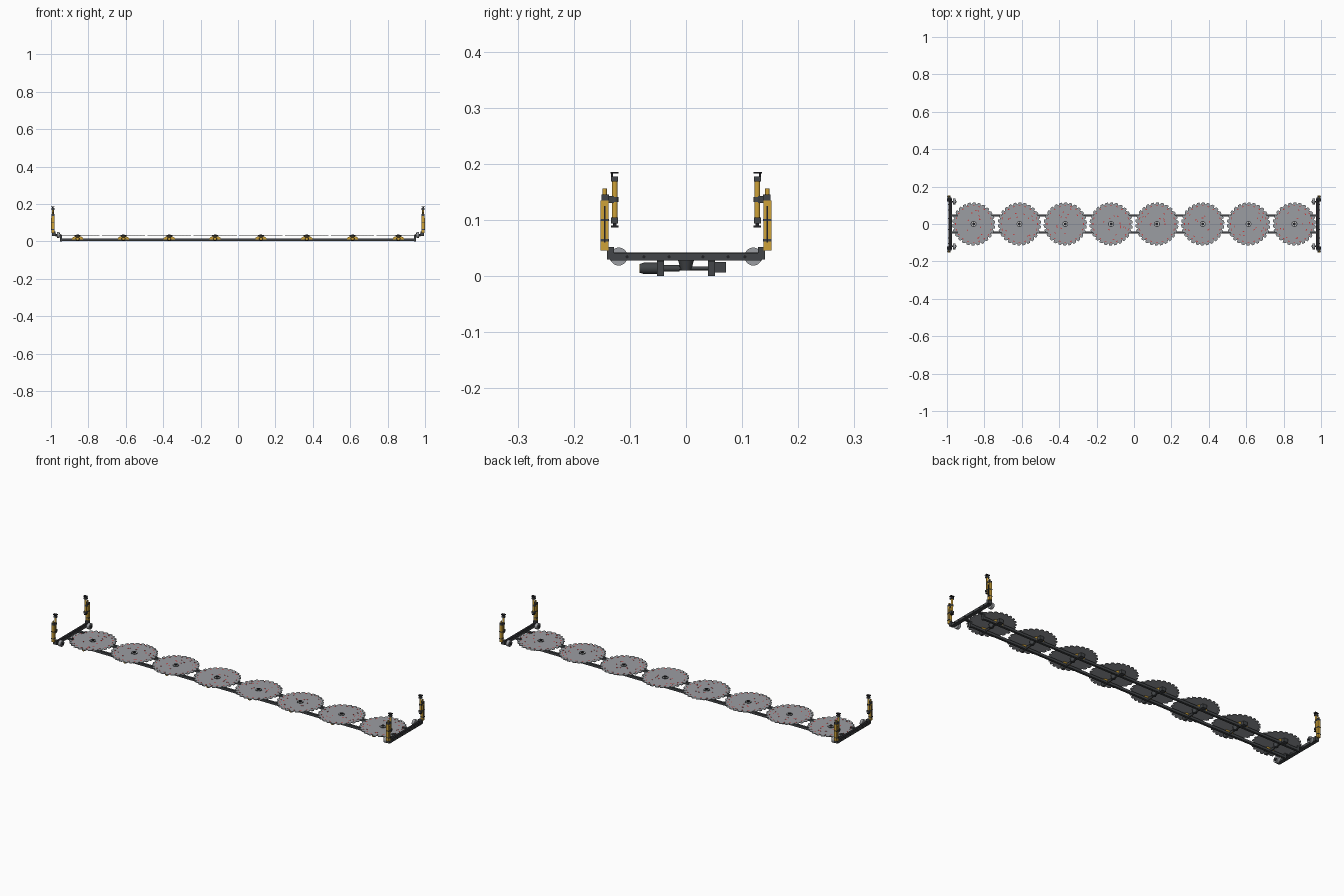
import bpy, bmesh, math, random
from mathutils import Matrix, Vector

cube = bpy.data.objects.get("Cube")
if cube:
    bpy.data.objects.remove(cube, do_unlink=True)
random.seed(4)


def material(name, r, g, b):
    m = bpy.data.materials.new(name)
    m.use_nodes = True
    m.diffuse_color = (r, g, b, 1)
    m.node_tree.nodes["Principled BSDF"].inputs["Base Color"].default_value = (r, g, b, 1)
    return m


steel = material("blade steel", 0.33, 0.34, 0.36)
dark = material("dark frame", 0.055, 0.06, 0.065)
black = material("black rubber", 0.015, 0.015, 0.018)
yellow = material("machine yellow", 0.62, 0.36, 0.04)
red = material("red paint", 0.6, 0.04, 0.04)
pale = material("pale metal", 0.5, 0.5, 0.5)


def finish(name, bm, mat, smooth=False):
    bmesh.ops.recalc_face_normals(bm, faces=bm.faces)
    mesh = bpy.data.meshes.new(name)
    bm.to_mesh(mesh)
    bm.free()
    mesh.materials.append(mat)
    ob = bpy.data.objects.new(name, mesh)
    bpy.context.collection.objects.link(ob)
    if smooth:
        bpy.ops.object.select_all(action='DESELECT')
        ob.select_set(True)
        bpy.context.view_layer.objects.active = ob
        bpy.ops.object.shade_smooth_by_angle(angle=math.radians(35))
    return ob


def box(name, x, y, z, mat):
    """Box from three (low, high) ranges."""
    bm = bmesh.new()
    centre = Vector([sum(r) / 2 for r in (x, y, z)])
    size = [abs(r[1] - r[0]) for r in (x, y, z)]
    bmesh.ops.create_cube(bm, size=1, matrix=Matrix.Translation(centre) @ Matrix.Diagonal((*size, 1)))
    return finish(name, bm, mat)


def rod(name, a, b, radius, mat, end_radius=None, sides=20):
    """Cylinder or cone between two points."""
    a, b = Vector(a), Vector(b)
    turn = (b - a).to_track_quat('Z', 'Y').to_matrix().to_4x4()
    bm = bmesh.new()
    bmesh.ops.create_cone(bm, cap_ends=True, segments=sides, radius1=radius,
                          radius2=radius if end_radius is None else end_radius,
                          depth=(b - a).length, matrix=Matrix.Translation((a + b) / 2) @ turn)
    return finish(name, bm, mat, True)


def prism(name, points, vector, mat):
    """Extrude a closed outline along a vector."""
    bm = bmesh.new()
    face = bm.faces.new([bm.verts.new(p) for p in points])
    new = bmesh.ops.extrude_face_region(bm, geom=[face])["geom"]
    bmesh.ops.translate(bm, vec=vector, verts=[v for v in new if isinstance(v, bmesh.types.BMVert)])
    return finish(name, bm, mat)


# Toothed blade with hooked teeth
def blade(cx):
    teeth = 26
    outline = []
    for i in range(teeth):
        for frac, r in ((0, 0.104), (0.15, 0.116), (0.6, 0.115), (0.95, 0.105)):
            a = math.tau * (i + frac) / teeth
            outline.append((cx + r * math.cos(a), r * math.sin(a), 0.028))
    prism("saw_blade", outline, (0, 0, 0.003), steel)
    # Short red marks around the rim and scattered on the disc
    bm = bmesh.new()
    marks = [(0.097, math.tau * i / 20) for i in range(20)]
    marks += [(random.uniform(0.03, 0.085), random.uniform(0, math.tau)) for i in range(12)]
    for r, a in marks:
        place = Matrix.Translation((cx + r * math.cos(a), r * math.sin(a), 0.0313))
        bmesh.ops.create_cube(bm, size=1, matrix=place @ Matrix.Rotation(a, 4, 'Z')
                              @ Matrix.Diagonal((0.004, 0.009, 0.0008, 1)))
    finish("blade_red_marks", bm, red)


# Drive under each blade: hub, gearbox, motor and bearing
def drive(cx):
    rod("hub_flange", (cx, 0, 0.030), (cx, 0, 0.033), 0.016, dark)
    rod("hub_ring", (cx, 0, 0.033), (cx, 0, 0.0335), 0.012, pale)
    rod("hub_nut", (cx, 0, 0.033), (cx, 0, 0.038), 0.008, black, sides=6)
    rod("gearbox", (cx, 0, 0.010), (cx, 0, 0.028), 0.009, dark, 0.014)
    rod("drive_shaft", (cx, -0.045, 0.014), (cx, 0.055, 0.014), 0.0035, dark)
    rod("shaft_coupling", (cx, -0.04, 0.014), (cx, -0.012, 0.014), 0.006, dark)
    rod("motor", (cx, -0.076, 0.014), (cx, -0.052, 0.014), 0.010, dark)
    rod("motor_fan_cover", (cx, -0.076, 0.014), (cx, -0.082, 0.014), 0.010, dark, 0.008)
    rod("motor_end_plate", (cx, -0.082, 0.014), (cx, -0.0825, 0.014), 0.008, yellow)
    box("bearing_block", (cx - 0.012, cx + 0.012), (0.05, 0.071), (0.007, 0.025), dark)
    for s in (-1, 1):
        y = s * 0.051
        shape = [(cx - 0.03, y, 0.010), (cx + 0.03, y, 0.010), (cx + 0.03, y, 0.018),
                 (cx + 0.016, y, 0.0275), (cx - 0.016, y, 0.0275), (cx - 0.03, y, 0.018)]
        prism("motor_mount_plate", shape, (0, -s * 0.006, 0), yellow)


for i in range(8):
    x = (i - 3.5) * 0.245
    blade(x)
    drive(x)

# Long side rails
for s in (-1, 1):
    box("long_rail", (-0.95, 0.95), (s * 0.039, s * 0.051), (0.003, 0.016), dark)


# Lifting column on one end of a cross beam
def column(sx, sy):
    def part(name, x, y, z, mat):
        return box(name, (sx * x[0], sx * x[1]), (sy * y[0], sy * y[1]), z, mat)

    def upright(name, x, y, z, radius, mat):
        return rod(name, (sx * x, sy * y, z[0]), (sx * x, sy * y, z[1]), radius, mat, sides=16)

    part("column_foot", (0.975, 0.995), (0.128, 0.141), (0.03, 0.052), dark)
    part("outer_column", (0.982, 0.997), (0.138, 0.152), (0.046, 0.135), yellow)
    part("column_slot", (0.997, 0.9985), (0.1435, 0.1465), (0.06, 0.125), black)
    for z in (0.062, 0.098):
        part("column_band", (0.981, 0.9982), (0.1372, 0.1528), (z, z + 0.004), dark)
    part("column_cap", (0.981, 0.998), (0.137, 0.151), (0.135, 0.146), dark)
    upright("column_top_rod", 0.99, 0.145, (0.146, 0.156), 0.004, yellow)
    part("column_link", (0.983, 0.995), (0.128, 0.14), (0.130, 0.143), dark)
    upright("inner_cylinder", 0.990, 0.127, (0.103, 0.172), 0.0052, yellow)
    upright("cylinder_collar", 0.990, 0.127, (0.132, 0.141), 0.0065, dark)
    part("lower_clamp", (0.982, 0.998), (0.121, 0.134), (0.094, 0.105), dark)
    part("lower_fork", (0.985, 0.995), (0.120, 0.134), (0.087, 0.090), black)
    part("lower_pin", (0.987, 0.993), (0.124, 0.130), (0.087, 0.095), black)
    part("upper_clamp", (0.982, 0.998), (0.121, 0.134), (0.169, 0.178), dark)
    part("upper_fork", (0.980, 1.0), (0.120, 0.135), (0.183, 0.186), black)
    part("upper_pin", (0.986, 0.994), (0.130, 0.134), (0.177, 0.184), black)


# End carriages: beam, hanging brackets, wheels, columns
for sx in (-1, 1):
    def across(a, b):
        return (sx * a, sx * b)

    box("end_beam", across(0.973, 0.993), (-0.135, 0.135), (0.028, 0.041), dark)
    box("beam_top_strip", across(0.977, 0.989), (-0.128, 0.128), (0.041, 0.0425), black)
    for sy in (-1, 1):
        box("rail_bracket", across(0.942, 0.952), (sy * 0.039, sy * 0.052), (0, 0.034), dark)
        box("bracket_arm", across(0.945, 0.976), (sy * 0.039, sy * 0.052), (0.026, 0.036), dark)
        rod("wheel", (sx * 0.954, sy * 0.12, 0.035), (sx * 0.969, sy * 0.12, 0.035), 0.016, steel, sides=28)
        rod("wheel_hub", (sx * 0.951, sy * 0.12, 0.035), (sx * 0.954, sy * 0.12, 0.035), 0.009, dark)
        rod("wheel_axle", (sx * 0.949, sy * 0.12, 0.035), (sx * 0.975, sy * 0.12, 0.035), 0.004, black)
        for y in (0.03, 0.075, 0.105):
            rod("beam_bolt", (sx * 0.992, sy * y, 0.0345), (sx * 0.9955, sy * y, 0.0345), 0.003, black, sides=6)
        column(sx, sy)
